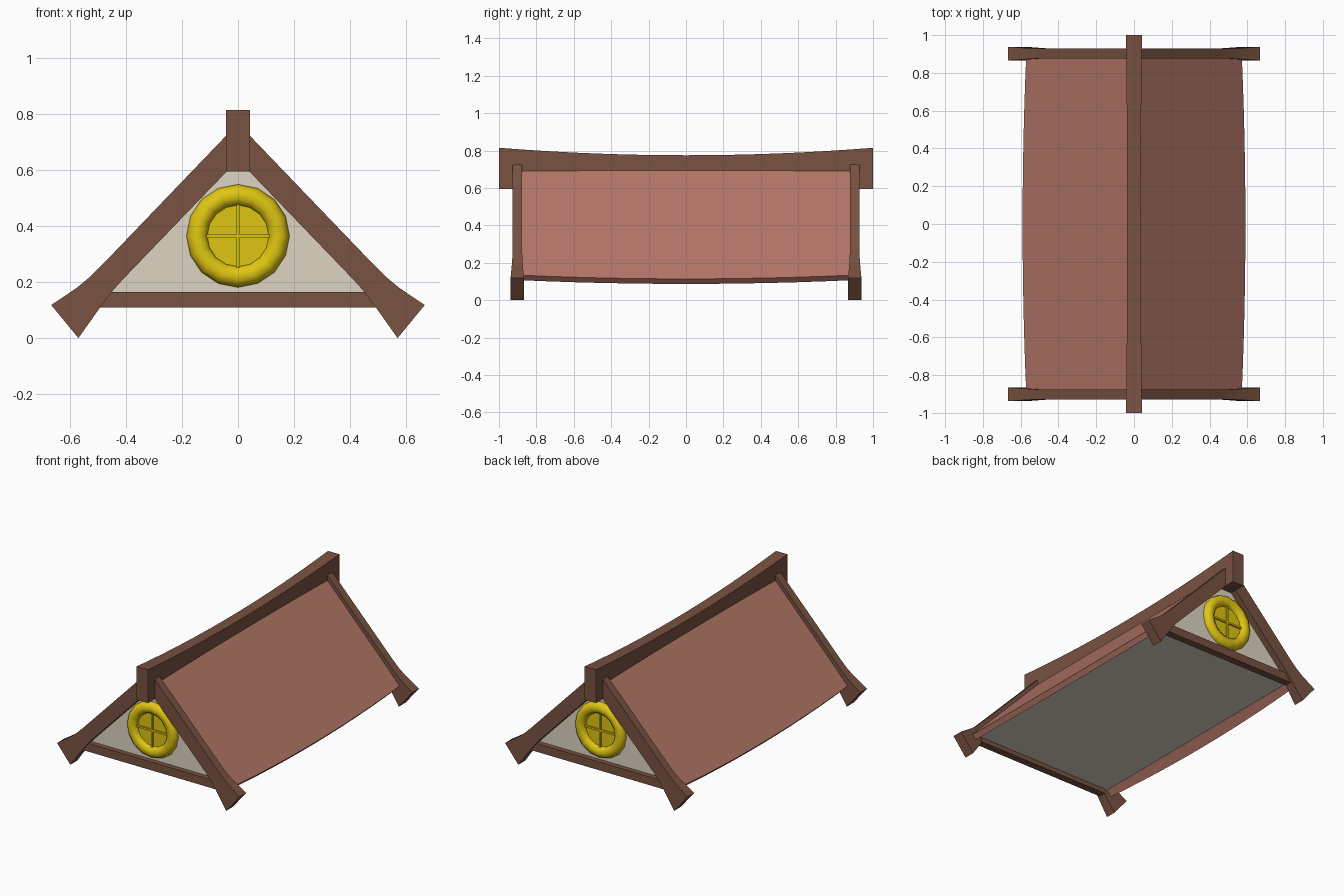
import bpy, bmesh, math

if "Cube" in bpy.data.objects:
    bpy.data.objects.remove(bpy.data.objects["Cube"])


def material(name, rgb):
    m = bpy.data.materials.new(name)
    m.diffuse_color = (*rgb, 1)
    m.use_nodes = True
    m.node_tree.nodes["Principled BSDF"].inputs["Base Color"].default_value = m.diffuse_color
    return m


WOOD = material("brown wood", (0.19, 0.084, 0.053))
ROOF = material("terracotta roof", (0.456, 0.184, 0.138))
CREAM = material("cream plaster", (0.73, 0.66, 0.54))
GOLD = material("yellow trim", (0.74, 0.56, 0.006))


def loft(name, sections, mat, mirror=(False, False), smooth=None):
    """Skin a run of matching closed sections and cap both ends."""
    bm = bmesh.new()
    rings = [[bm.verts.new(p) for p in s] for s in sections]
    n = len(rings[0])
    for a, b in zip(rings, rings[1:]):
        for i in range(n):
            j = (i + 1) % n
            bm.faces.new((a[i], a[j], b[j], b[i]))
    bm.faces.new(rings[0])
    bm.faces.new(rings[-1])
    return finish(name, bm, mat, mirror, smooth)


def finish(name, bm, mat, mirror=(False, False), smooth=None):
    bmesh.ops.recalc_face_normals(bm, faces=bm.faces)
    me = bpy.data.meshes.new(name)
    bm.to_mesh(me)
    bm.free()
    me.materials.append(mat)
    ob = bpy.data.objects.new(name, me)
    bpy.context.collection.objects.link(ob)
    if smooth:
        bpy.ops.object.select_all(action='DESELECT')
        ob.select_set(True)
        bpy.context.view_layer.objects.active = ob
        bpy.ops.object.shade_smooth_by_angle(angle=math.radians(smooth))
    if any(mirror):
        mod = ob.modifiers.new("mirror", 'MIRROR')
        mod.use_axis = (mirror[0], mirror[1], False)
        mod.use_mirror_merge = False
    return ob


def box(name, x, y, z, mat, mirror=(False, False)):
    return loft(name, [[(a, y[0], z[0]), (a, y[1], z[0]), (a, y[1], z[1]), (a, y[0], z[1])]
                       for a in x], mat, mirror)


# Ridge beam: sagging top, slightly wider at the ends
ridge = []
for i in range(17):
    t = i / 8 - 1
    w = 0.036 + 0.006 * t * t
    top = 0.775 + 0.04 * t * t
    ridge.append([(-w, t, 0.595), (w, t, 0.595), (w, t, top), (-w, t, top)])
loft("ridge_beam", ridge, WOOD, smooth=30)

# Roof slopes: slabs with gently bowed eaves
slope = []
for i in range(13):
    t = i / 6 - 1
    y = 0.885 * t
    x = 0.571 + 0.019 * (1 - t * t)
    z = 0.69 - 1.047 * (x - 0.04)
    slope.append([(0, y, 0.732), (x, y, z), (x - 0.026, y, z - 0.027), (0, y, 0.675)])
loft("roof_slope", slope, ROOF, (True, False), smooth=30)

# Gable rafters with flared feet: outer point, inner point, half thickness
rafter = []
for ox, oz, ix, iz, h in [(0, 0.767, 0, 0.637, 0.026),
                          (0.48, 0.267, 0.41, 0.211, 0.026),
                          (0.525, 0.222, 0.447, 0.17, 0.027),
                          (0.575, 0.18, 0.492, 0.11, 0.030),
                          (0.667, 0.118, 0.57, 0, 0.036)]:
    rafter.append([(ox, -0.902 - h, oz), (ox, -0.902 + h, oz),
                   (ix, -0.902 + h, iz), (ix, -0.902 - h, iz)])
loft("gable_rafter", rafter, WOOD, (True, True), smooth=30)

# Plaster attic body: gable walls and underside
loft("attic_body", [[(-0.515, y, 0.14), (0.515, y, 0.14), (0, y, 0.67)]
                    for y in (-0.884, 0.884)], CREAM)

# Tie beams along the foot of each gable
box("tie_beam", (-0.5, 0.5), (-0.917, -0.868), (0.11, 0.165), WOOD, (False, True))

# Round gable windows: ring, pane and cross bars
CZ, SEG, TUBE = 0.365, 16, 10
bm = bmesh.new()
loops = []
for i in range(SEG):
    a = 2 * math.pi * i / SEG
    loop = []
    for j in range(TUBE):
        b = 2 * math.pi * j / TUBE
        r = 0.146 + 0.038 * math.cos(b)
        loop.append(bm.verts.new((r * math.sin(a), -0.885 + 0.036 * math.sin(b),
                                  CZ + r * math.cos(a))))
    loops.append(loop)
for i in range(SEG):
    p, q = loops[i], loops[(i + 1) % SEG]
    for j in range(TUBE):
        k = (j + 1) % TUBE
        bm.faces.new((p[j], p[k], q[k], q[j]))
finish("window_ring", bm, GOLD, (False, True), smooth=50)

loft("window_pane", [[(0.125 * math.sin(2 * math.pi * i / SEG), y,
                       CZ + 0.125 * math.cos(2 * math.pi * i / SEG)) for i in range(SEG)]
                     for y in (-0.89, -0.88)], GOLD, (False, True))
box("window_bar_upright", (-0.006, 0.006), (-0.901, -0.885), (CZ - 0.112, CZ + 0.112),
    GOLD, (False, True))
box("window_bar_level", (-0.112, 0.112), (-0.901, -0.885), (CZ - 0.007, CZ + 0.005),
    GOLD, (False, True))
